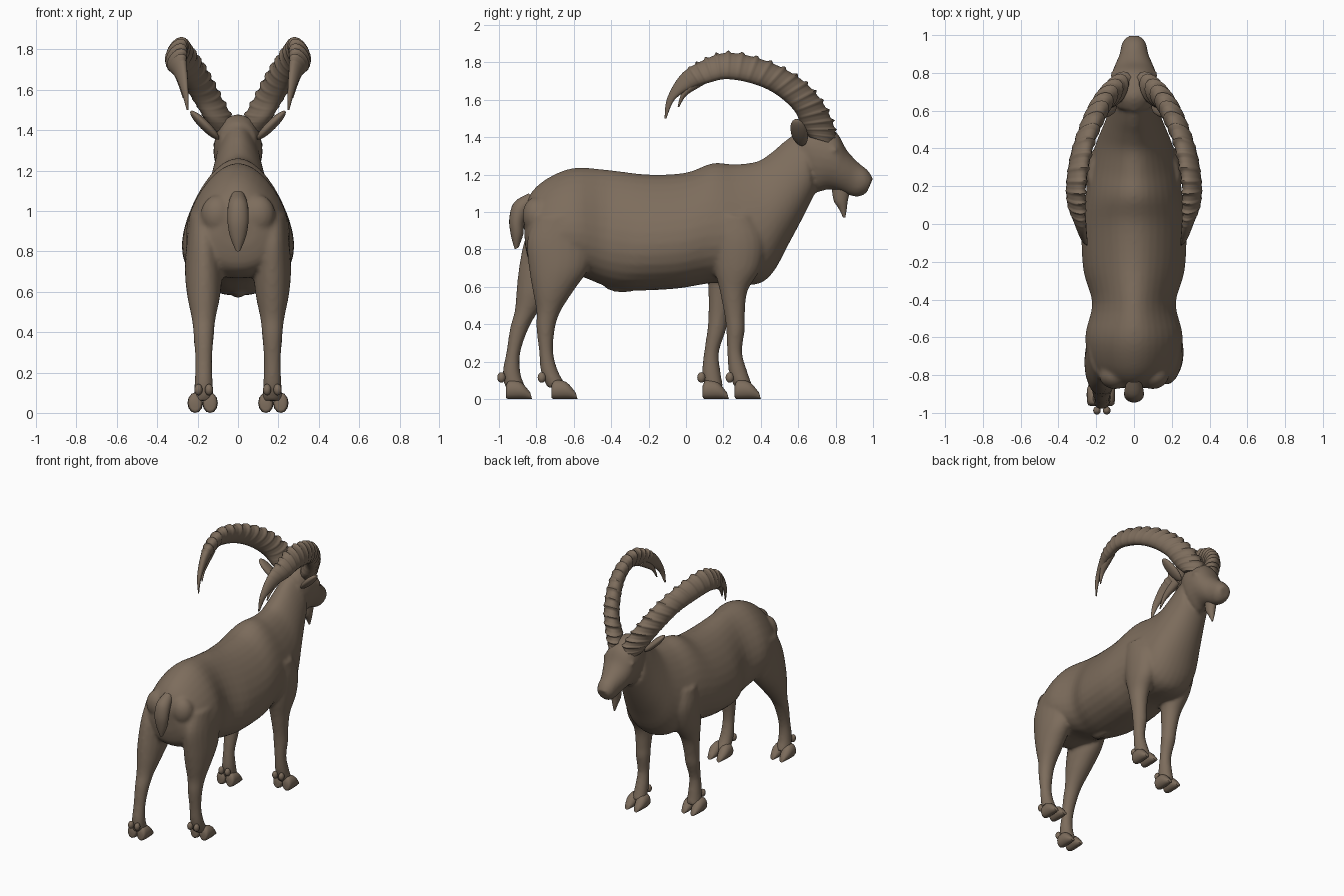
import bpy, bmesh, math
from mathutils import Vector, Matrix

cube = bpy.data.objects.get("Cube")
if cube:
    bpy.data.objects.remove(cube, do_unlink=True)

coat = bpy.data.materials.new("brown coat")
coat.use_nodes = True
coat.diffuse_color = (0.205, 0.152, 0.108, 1)
shader = next(n for n in coat.node_tree.nodes if n.type == 'BSDF_PRINCIPLED')
shader.inputs["Base Color"].default_value = coat.diffuse_color
shader.inputs["Roughness"].default_value = 0.9


def finish(name, bm, angle=50):
    """Turn a bmesh into a smooth shaded object."""
    bmesh.ops.recalc_face_normals(bm, faces=bm.faces)
    mesh = bpy.data.meshes.new(name)
    bm.to_mesh(mesh)
    bm.free()
    mesh.materials.append(coat)
    mesh.shade_smooth()
    mesh.set_sharp_from_angle(angle=math.radians(angle))
    obj = bpy.data.objects.new(name, mesh)
    bpy.context.scene.collection.objects.link(obj)
    return obj


def spline(rows, steps):
    """Smoothly interpolate the rows of section values."""
    pts = [Vector(r) for r in rows]
    pts = [pts[0]] + pts + [pts[-1]]
    out = []
    for i in range(1, len(pts) - 2):
        a, b, c, d = pts[i - 1:i + 3]
        for k in range(steps):
            t = k / steps
            out.append(b + (c - a) * (t / 2)
                       + (a * 2 - b * 5 + c * 4 - d) * (t * t / 2)
                       + (b * 3 - a - c * 3 + d) * (t ** 3 / 2))
    return out + [pts[-1]]


def loft(bm, rows, steps=4, sides=20, pear=0.0, lean=0.0, side=1, ridge=None):
    """Skin oval rings; row = upper y, z, lower y, z, half width, centre x."""
    rings = []
    sections = spline(rows, steps)
    for n, (uy, uz, ly, lz, w, xc) in enumerate(sections):
        bump = ridge(n / (len(sections) - 1)) if ridge else 0
        ring = []
        for k in range(sides):
            ang = math.tau * k / sides
            c, s = math.cos(ang), math.sin(ang)
            f = 1 + bump * max(0, 0.5 + 0.5 * c)
            x = xc + f * w * (s * (1 - pear * c) - lean * c)
            y = (uy + ly) / 2 + f * c * (uy - ly) / 2
            z = (uz + lz) / 2 + f * c * (uz - lz) / 2
            ring.append(bm.verts.new((x * side, y, max(z, 0))))
        rings.append(ring)
    for a, b in zip(rings, rings[1:]):
        for k in range(sides):
            j = (k + 1) % sides
            bm.faces.new((a[k], a[j], b[j], b[k]))
    bm.faces.new(rings[0])
    bm.faces.new(rings[-1])


def ball(bm, centre, radii, rotation=None):
    """Add an ellipsoid."""
    turn = rotation.to_matrix().to_4x4() if rotation else Matrix()
    mat = Matrix.Translation(centre) @ turn @ Matrix.Diagonal((*radii, 1))
    bmesh.ops.create_uvsphere(bm, u_segments=20, v_segments=12, radius=1, matrix=mat)


# Trunk and neck, from rump to nape
trunk = [
    (-.87, 1.0, -.86, .82, .09), (-.83, 1.1, -.83, .72, .17),
    (-.74, 1.18, -.74, .67, .23), (-.6, 1.235, -.58, .66, .25),
    (-.42, 1.225, -.42, .6, .215), (-.2, 1.2, -.28, .58, .26),
    (0, 1.21, -.05, .59, .27), (.14, 1.26, .15, .62, .25),
    (.26, 1.255, .36, .61, .225), (.38, 1.27, .46, .67, .195),
    (.46, 1.32, .55, .83, .16), (.53, 1.38, .63, .98, .13),
    (.6, 1.43, .69, 1.1, .11),
]
# Head, from nape to muzzle
head = [
    (.6, 1.44, .64, 1.2, .09), (.68, 1.48, .69, 1.11, .115),
    (.8, 1.43, .76, 1.12, .12), (.86, 1.33, .82, 1.11, .1),
    (.92, 1.265, .87, 1.09, .076), (.97, 1.225, .92, 1.08, .066),
    (1.0, 1.18, .965, 1.1, .045),
]
# Legs: height, back y, front y, half width
hind = [
    (.98, -.8, -.5, .07), (.85, -.85, -.5, .085), (.7, -.84, -.52, .093),
    (.58, -.82, -.6, .082), (.47, -.8, -.67, .06), (.38, -.8, -.7, .05),
    (.25, -.785, -.71, .042), (.14, -.775, -.68, .046), (.06, -.74, -.63, .05),
]
fore = [
    (.98, .14, .36, .07), (.85, .13, .42, .09), (.7, .15, .4, .085),
    (.58, .18, .33, .065), (.45, .205, .315, .052), (.37, .215, .315, .05),
    (.25, .22, .3, .04), (.14, .23, .33, .046), (.06, .26, .36, .05),
]

body = bmesh.new()
loft(body, [r + (0,) for r in trunk], sides=32, pear=.25)
loft(body, [r + (0,) for r in head], sides=24, pear=-.1)
for side in (1, -1):
    ball(body, (side * .1, -.8, .98), (.085, .075, .1))    # buttock
    ball(body, (side * .106, .79, 1.33), (.018, .024, .02))  # eye
ball(body, (0, -.34, .61), (.04, .1, .04))

# The legs on one side are swept back in mid stride
for name, leg, heel, sweep in (("hind", hind, -.72, .27), ("front", fore, .26, .19)):
    for word, side in (("left", 1), ("right", -1)):
        def shift(z):
            return -sweep * max(0, .9 - z) if side < 0 else 0
        rows = [(f + shift(z), z, b + shift(z), z, w, .17) for z, b, f, w in leg]
        loft(body, rows, side=side)
        # Cloven hoof with dewclaws
        hoof = bmesh.new()
        y = heel + shift(0)
        for toe in (-1, 1):
            x = .175 + toe * .037
            loft(hoof, [(y, .07, y, .025, .02, x), (y + .02, .1, y + .01, 0, .035, x),
                        (y + .08, .09, y + .09, 0, .037, x),
                        (y + .13, .035, y + .14, 0, .018, x)], sides=12, side=side)
            ball(hoof, (side * (.17 + toe * .026), leg[-2][1] + shift(.1) + .004, .115),
                 (.02, .022, .028))
        finish(f"{word}_{name}_hoof", hoof)

body = finish("body", body)
remesh = body.modifiers.new("merge", 'REMESH')
remesh.mode = 'VOXEL'
remesh.voxel_size = 0.012
remesh.use_smooth_shade = True
soften = body.modifiers.new("soften", 'SMOOTH')
soften.factor = 0.5
soften.iterations = 5

# Horns: outer edge, inner edge, half width, centre x
horn = [
    (.8, 1.36, .66, 1.4, .06, .065), (.79, 1.46, .62, 1.45, .063, .095),
    (.72, 1.6, .58, 1.54, .06, .16), (.6, 1.72, .48, 1.63, .057, .22),
    (.42, 1.81, .36, 1.685, .052, .275), (.22, 1.85, .22, 1.71, .048, .305),
    (.07, 1.8, .12, 1.69, .043, .305), (-.03, 1.73, .03, 1.66, .03, .285),
    (-.1, 1.61, -.06, 1.6, .017, .265), (-.115, 1.5, -.105, 1.5, .004, .25),
]
prong = [
    (.1, 1.77, .13, 1.7, .03, .3), (.01, 1.69, .06, 1.66, .025, .29),
    (-.03, 1.62, 0, 1.62, .014, .28), (-.045, 1.56, -.037, 1.56, .004, .27),
]


def knobs(u):
    """Regular growth ridges that fade before the tip."""
    fade = min(1, max(0, (.78 - u) * 10)) * min(1, u * 8)
    return .2 * fade * max(0, math.sin(u * math.tau * 24)) ** 2


for word, side in (("left", 1), ("right", -1)):
    bm = bmesh.new()
    loft(bm, horn, steps=20, sides=16, lean=.45, side=side, ridge=knobs)
    loft(bm, prong, sides=12, side=side)
    finish(f"{word}_horn", bm, 60)

    # Ear, a flattened leaf pointing up and outward
    bm = bmesh.new()
    aim = Vector((side * .13, -.03, .13)).to_track_quat('Z', 'Y')
    ball(bm, (side * .165, .605, 1.425), (.045, .024, .1), aim)
    finish(f"{word}_ear", bm)

# Tail
bm = bmesh.new()
loft(bm, [(-.84, 1.1, -.8, 1.04, .035, 0), (-.92, 1.05, -.84, 1.0, .05, 0),
          (-.945, .96, -.865, .94, .052, 0), (-.935, .87, -.87, .88, .04, 0),
          (-.915, .8, -.895, .81, .012, 0)])
finish("tail", bm)

# Beard
bm = bmesh.new()
loft(bm, [(.88, 1.12, .78, 1.12, .035, 0), (.865, 1.06, .79, 1.06, .03, 0),
          (.86, 1.02, .815, 1.02, .02, 0), (.852, .97, .84, .97, .005, 0)])
finish("beard", bm)
